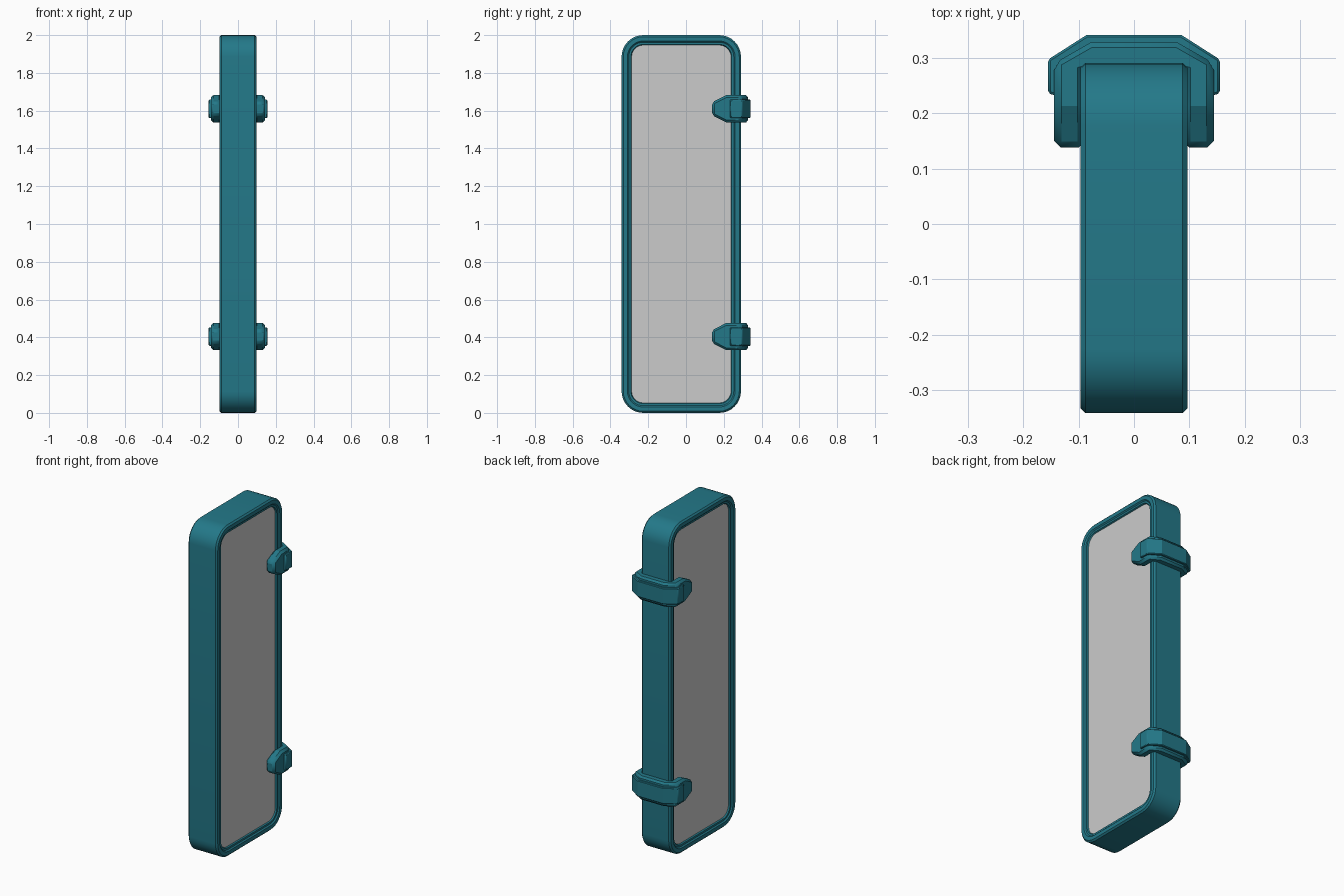
import bpy, bmesh, math

if "Cube" in bpy.data.objects:
    bpy.data.objects.remove(bpy.data.objects["Cube"])

teal = bpy.data.materials.new("teal")
teal.diffuse_color = (0.017, 0.19, 0.25, 1)
teal.use_nodes = True
teal.node_tree.nodes["Principled BSDF"].inputs["Base Color"].default_value = teal.diffuse_color

CY, CZ = -0.025, 1.0          # centre of the slab
HY, HZ, R = 0.316, 1.0, 0.115  # half width, half height, corner radius


def finish(name, bm, mat=None, bevel=0):
    bmesh.ops.recalc_face_normals(bm, faces=bm.faces)
    me = bpy.data.meshes.new(name)
    bm.to_mesh(me)
    bm.free()
    ob = bpy.data.objects.new(name, me)
    bpy.context.collection.objects.link(ob)
    if mat:
        me.materials.append(mat)
    if bevel:
        m = ob.modifiers.new("bevel", 'BEVEL')
        m.width = bevel
        m.segments = 1
        m.limit_method = 'ANGLE'
        m.angle_limit = math.radians(35)
    bpy.ops.object.select_all(action='DESELECT')
    ob.select_set(True)
    bpy.context.view_layer.objects.active = ob
    bpy.ops.object.shade_smooth_by_angle(angle=math.radians(25))
    return ob


def rounded_loop(bm, inset, x, n=8):
    """Rounded rectangle in the YZ plane, shrunk by inset."""
    r = R - inset
    verts = []
    for k, (sy, sz) in enumerate([(1, 1), (-1, 1), (-1, -1), (1, -1)]):
        for i in range(n + 1):
            a = math.pi / 2 * (k + i / n)
            verts.append(bm.verts.new((x, CY + sy * (HY - R) + r * math.cos(a),
                                       CZ + sz * (HZ - R) + r * math.sin(a))))
    return verts


def bridge(bm, a, b):
    n = len(a)
    for i in range(n):
        bm.faces.new((a[i], a[(i + 1) % n], b[(i + 1) % n], b[i]))


# Frame: closed rim section carried round the rounded rectangle
rim = [(0, 0.088), (0.009, 0.097), (0.031, 0.097), (0.038, 0.090),
       (0.049, 0.090), (0.056, 0.076)]
section = rim + [(d, -x) for d, x in reversed(rim)]
bm = bmesh.new()
loops = [rounded_loop(bm, d, x) for d, x in section]
for i in range(len(loops)):
    bridge(bm, loops[i], loops[(i + 1) % len(loops)])
finish("frame", bm, teal)

# Panel filling the frame
bm = bmesh.new()
a, b = rounded_loop(bm, 0.053, 0.082), rounded_loop(bm, 0.053, -0.082)
bridge(bm, a, b)
bm.faces.new(a)
bm.faces.new(b)
finish("panel", bm)


def strap(name, stations, z, bevel):
    """C-shaped strap from half a list of (outer x, y, inner x, y, half height)."""
    full = stations + [(-ox, oy, -ix, iy, h) for ox, oy, ix, iy, h in reversed(stations)]
    bm = bmesh.new()
    rings = [[bm.verts.new(p) for p in ((ox, oy, z - h), (ox, oy, z + h),
                                        (ix, iy, z + h), (ix, iy, z - h))]
             for ox, oy, ix, iy, h in full]
    for r0, r1 in zip(rings, rings[1:]):
        bridge(bm, r0, r1)
    bm.faces.new(rings[0])
    bm.faces.new(rings[-1])
    finish(name, bm, teal, bevel)


# Hinges: pointed clip with a raised band around its back
clip = [(0.144, 0.138, 0.088, 0.138, 0.034), (0.144, 0.213, 0.088, 0.213, 0.072),
        (0.144, 0.290, 0.088, 0.280, 0.072), (0.078, 0.328, 0.070, 0.284, 0.072)]
band = [(0.155, 0.236, 0.130, 0.228, 0.049), (0.155, 0.297, 0.130, 0.285, 0.049),
        (0.086, 0.341, 0.075, 0.315, 0.049)]
for label, z in (("lower", 0.404), ("upper", 1.61)):
    strap(label + "_hinge_clip", clip, z, 0.012)
    strap(label + "_hinge_band", band, z, 0.004)
